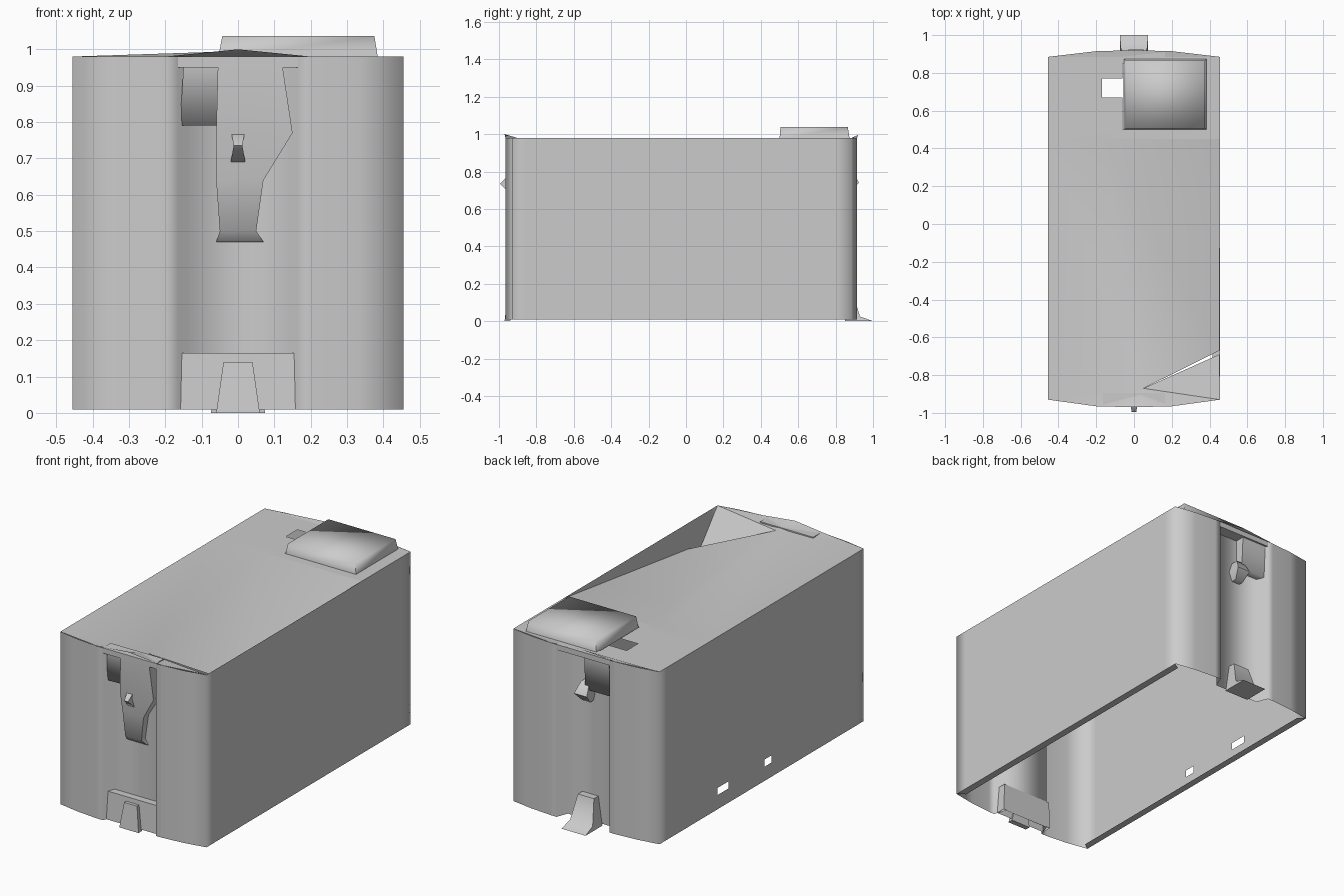
import bpy, bmesh, math

if "Cube" in bpy.data.objects:
    bpy.data.objects.remove(bpy.data.objects["Cube"])

grey = bpy.data.materials.new("plain_grey")
grey.diffuse_color = (0.6, 0.6, 0.6, 1)
grey.use_nodes = True
grey.node_tree.nodes["Principled BSDF"].inputs["Base Color"].default_value = grey.diffuse_color


def make(name, faces, angle=35):
    """Object from a list of faces, each a list of points; shared points are welded."""
    bm = bmesh.new()
    for f in faces:
        bm.faces.new([bm.verts.new(p) for p in f])
    bmesh.ops.remove_doubles(bm, verts=bm.verts, dist=0.0005)
    bmesh.ops.recalc_face_normals(bm, faces=bm.faces)
    me = bpy.data.meshes.new(name)
    bm.to_mesh(me)
    bm.free()
    me.materials.append(grey)
    ob = bpy.data.objects.new(name, me)
    bpy.context.collection.objects.link(ob)
    bpy.context.view_layer.objects.active = ob
    for o in bpy.context.selected_objects:
        o.select_set(False)
    ob.select_set(True)
    bpy.ops.object.shade_smooth_by_angle(angle=math.radians(angle))
    return ob


def grid(us, vs, fn, skip=()):
    """Sheet of quads over two lists of cuts, leaving out the skipped cells."""
    return [[fn(us[i], vs[j]), fn(us[i + 1], vs[j]), fn(us[i + 1], vs[j + 1]), fn(us[i], vs[j + 1])]
            for i in range(len(us) - 1) for j in range(len(vs) - 1) if (i, j) not in skip]


def block(rows):
    """Solid from rows of (z, x0, x1, y0, y1)."""
    rings = [[(x0, y0, z), (x1, y0, z), (x1, y1, z), (x0, y1, z)] for z, x0, x1, y0, y1 in rows]
    faces = [rings[0], rings[-1]]
    for a, b in zip(rings, rings[1:]):
        faces += [[a[k], a[(k + 1) % 4], b[(k + 1) % 4], b[k]] for k in range(4)]
    return faces


Z0, Z1 = 0.01, 0.98
ZS = [Z0, 0.09, 0.13, Z1]

# long side walls; the left one has two small openings near the floor
YS = [-0.93, -0.86, -0.11, -0.05, 0.27, 0.37, 0.80, 0.885]
shell = grid(YS, ZS, lambda y, z: (-0.455, y, z), {(2, 1), (4, 1)})
shell += grid(YS, ZS, lambda y, z: (0.455, y, z))


# bowed end walls, each with a recessed doorway
def end_wall(corner, bow, recess):
    half = [(0.455, corner), (0.33, corner * 0.35 + bow * 0.65), (0.2, bow), (0.165, bow), (0.14, recess)]
    line = [(-x, y) for x, y in half] + half[::-1]
    return grid(range(len(line)), ZS, lambda i, z: (*line[i], z))


shell += end_wall(-0.93, -0.965, -0.895) + end_wall(0.885, 0.915, 0.85)
make("body_shell", shell, 88)

# lintels closing the tops of the doorways
for name, y0, y1 in (("front_lintel", -0.965, -0.895), ("back_lintel", 0.85, 0.915)):
    make(name, block([(0.95, -0.165, 0.165, y0, y1), (Z1, -0.165, 0.165, y0, y1)]))

# narrow lip folded inward along the bottom of each side
for name, s in (("left_bottom_lip", -1), ("right_bottom_lip", 1)):
    make(name, [[(s * 0.455, -0.93, Z0), (s * 0.455, 0.885, Z0), (s * 0.415, 0.86, Z0), (s * 0.415, -0.9, Z0)]])

# roof: flat rear with a vent hole; the front sags in two sheets at the right wall
rear = grid([-0.455, -0.17, -0.06, 0.375, 0.455], [0.45, 0.50, 0.67, 0.77, 0.87, 0.885],
            lambda x, y: (x, y, Z1), {(1, 2), (2, 1), (2, 2), (2, 3)})
A, A2, B = (-0.455, 0.45, Z1), (-0.17, 0.45, Z1), (0.455, 0.45, Z1)
FL, FR = (-0.455, -0.93, Z1), (0.455, -0.93, Z1)
DIP_REAR, DIP_FRONT, FC = (0.453, -0.67, 0.835), (0.453, -0.69, 0.70), (0.05, -0.87, 0.97)
F1, F2, F3 = (-0.2, -0.965, Z1), (0, -0.97, 1.0), (0.2, -0.965, Z1)
front = [[A2, B, DIP_REAR], [A2, DIP_REAR, FC], [A, A2, FC], [A, FC, FL],
         [FL, F1, FC], [F1, F2, FC], [F2, F3, FC], [F3, FR, FC], [FC, FR, DIP_FRONT]]
b1, b2, b3 = (-0.2, 0.915, Z1), (0, 0.92, 0.995), (0.2, 0.915, Z1)
back = [[(-0.455, 0.885, Z1), (-0.06, 0.885, Z1), b2, b1],
        [(-0.06, 0.885, Z1), (0.455, 0.885, Z1), b3, b2]]
make("roof", rear + front + back, 40)

# rooftop unit, open underneath
make("roof_unit", block([(0.975, -0.055, 0.385, 0.50, 0.875), (1.037, -0.043, 0.375, 0.505, 0.865)])[1:], 88)

# front door details
make("front_hood", block([(0.47, -0.06, 0.07, -0.90, -0.89), (0.50, -0.05, 0.05, -0.93, -0.89),
                          (0.64, -0.06, 0.07, -0.94, -0.89), (0.77, -0.06, 0.15, -0.965, -0.89),
                          (0.97, -0.055, 0.12, -0.965, -0.89)])[2:], 60)
make("front_side_box", block([(0.79, -0.16, -0.05, -0.935, -0.89), (0.95, -0.15, -0.05, -0.95, -0.89)]), 88)
make("front_handle", block([(0.69, -0.02, 0.02, -0.95, -0.93), (0.735, -0.012, 0.012, -0.995, -0.95),
                            (0.78, -0.02, 0.02, -0.95, -0.93)]), 60)
make("front_step", block([(0.01, -0.16, 0.16, -0.945, -0.89), (0.165, -0.155, 0.155, -0.935, -0.89)])[1:], 60)
make("front_coupler", block([(0.0, -0.06, 0.06, -0.97, -0.94), (0.14, -0.04, 0.04, -0.955, -0.93)]), 60)

# back door details
make("back_side_box", block([(0.765, -0.155, 0.0, 0.85, 0.895), (0.95, -0.155, 0.0, 0.85, 0.905)]), 88)
make("back_handle", block([(0.69, -0.02, 0.03, 0.85, 0.88), (0.74, -0.03, 0.05, 0.85, 0.925),
                           (0.80, -0.02, 0.03, 0.85, 0.89)]), 60)
make("back_coupler", block([(0.0, -0.075, 0.075, 0.85, 1.0), (0.025, -0.07, 0.07, 0.85, 0.93),
                            (0.16, -0.05, 0.05, 0.85, 0.89)]), 60)
